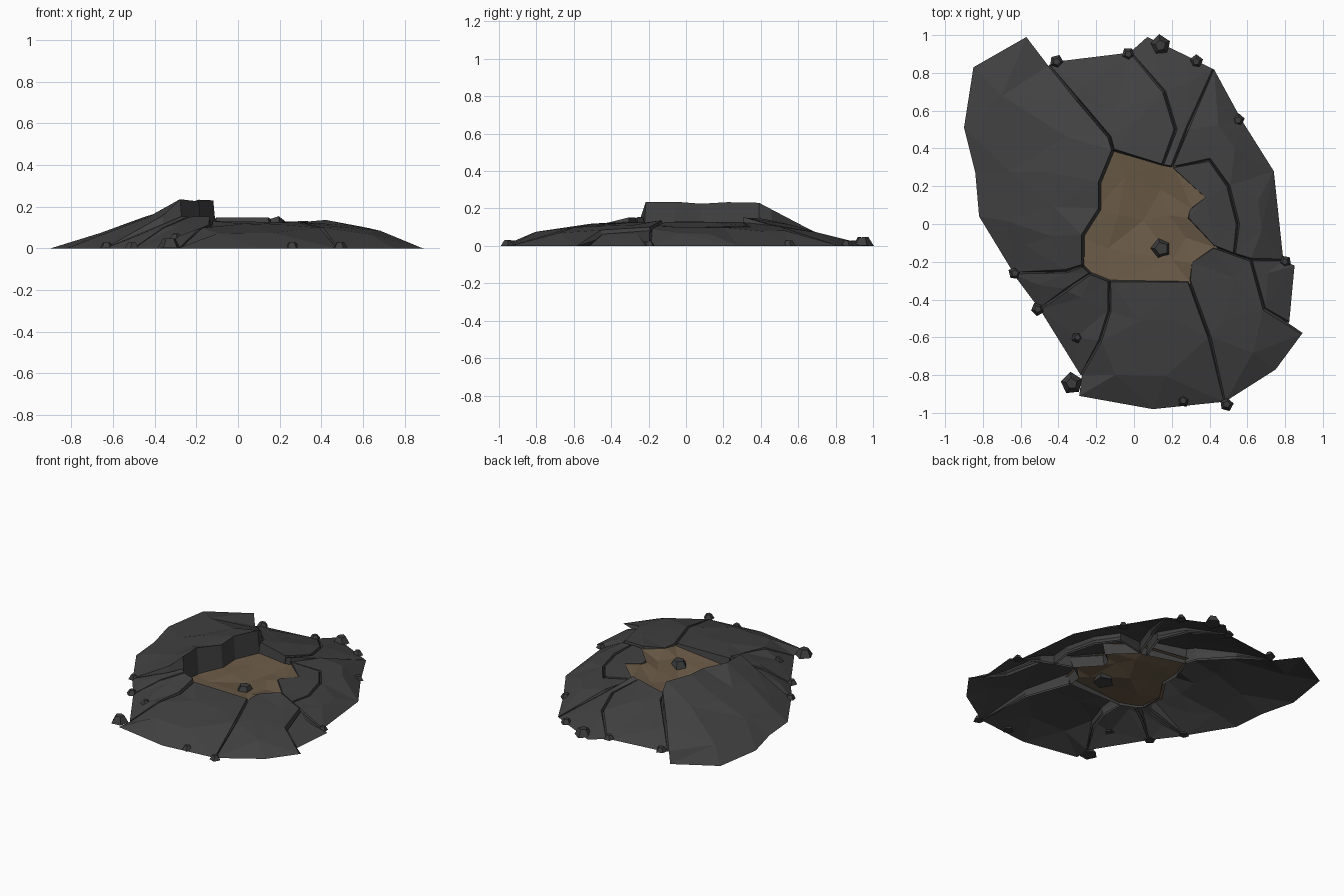
import bpy, bmesh, math, random
from mathutils import Vector
from mathutils.geometry import delaunay_2d_cdt, intersect_point_line

if "Cube" in bpy.data.objects:
    bpy.data.objects.remove(bpy.data.objects["Cube"])

random.seed(4)
CENTRE = Vector((.05, 0))


def material(name, rgb):
    m = bpy.data.materials.new(name)
    m.diffuse_color = (*rgb, 1)
    m.use_nodes = True
    m.node_tree.nodes["Principled BSDF"].inputs["Base Color"].default_value = m.diffuse_color
    return m


STONE = material("dark stone", (.053, .053, .053))
RUBBLE = material("rubble stone", (.045, .045, .046))
EARTH = material("brown earth", (.145, .103, .063))

# Ground outline and crater rim, both counter-clockwise from the east
O = [Vector(p) for p in (
    (.79, -.19), (.74, .28), (.57, .55), (.42, .82), (.28, .89), (.07, .99),
    (-.02, .91), (-.41, .86), (-.45, .84), (-.57, .99), (-.85, .83), (-.9, .51),
    (-.84, .27), (-.82, .04), (-.64, -.26), (-.5, -.45), (-.28, -.8), (-.29, -.91),
    (.1, -.98), (.48, -.94), (.75, -.77), (.89, -.58), (.82, -.52), (.85, -.22))]
I = [Vector(p) for p in (
    (.42, -.12), (.28, .03), (.29, .08), (.37, .14), (.2, .3), (.15, .31), (-.11, .39),
    (-.18, .22), (-.18, .08), (-.27, -.06), (-.27, -.22), (-.13, -.3), (.29, -.3), (.3, -.2))]


def reach(outline, d):
    """Distance from the centre to an outline along direction d."""
    best = 0
    for a, b in zip(outline, outline[1:] + outline[:1]):
        a, e = a - CENTRE, b - a
        den = d.x * e.y - d.y * e.x
        if abs(den) < 1e-9:
            continue
        r = (a.x * e.y - a.y * e.x) / den
        u = (a.x * d.y - a.y * d.x) / den
        if r > 0 and -1e-4 <= u <= 1.0001:
            best = max(best, r)
    return best


def height(p, rim, power):
    d = p - CENTRE
    r = d.length
    d = d.normalized()
    ri, ro = reach(I, d), reach(O, d)
    t = min(1, max(0, (r - ri) / (ro - ri)))
    return rim * (1 - t) ** power if t < .985 else 0


def finish(name, bm, mat):
    bmesh.ops.recalc_face_normals(bm, faces=bm.faces)
    me = bpy.data.meshes.new(name)
    bm.to_mesh(me)
    bm.free()
    me.materials.append(mat)
    ob = bpy.data.objects.new(name, me)
    bpy.context.collection.objects.link(ob)
    return ob


def sheet(outline, extra, zfunc):
    """Triangulated sheet inside an outline, with extra inner points."""
    vs, _, fs, *_ = delaunay_2d_cdt(outline + extra, [], [list(range(len(outline)))], 1, 1e-5)
    bm = bmesh.new()
    made = {}
    for f in fs:
        for i in f:
            if i not in made:
                made[i] = bm.verts.new((*vs[i], zfunc(vs[i])))
        bm.faces.new([made[i] for i in f])
    return bm


def slab(name, outline, rim, power, gap=.009):
    outline = [Vector(p) for p in outline]
    extra = []
    for k in range(18):
        for t in (.38, .74):
            a = math.radians(20 * k + random.uniform(-5, 5) + t * 20)
            d = Vector((math.cos(a), math.sin(a)))
            ri, ro = reach(I, d), reach(O, d)
            p = CENTRE + d * (ri + (ro - ri) * (t + random.uniform(-.06, .06)))
            far = True
            for a1, b1 in zip(outline, outline[1:] + outline[:1]):
                q, u = intersect_point_line(p, a1, b1)
                q = a1.lerp(b1, min(1, max(0, u)))
                far = far and (p - q).length > .06
            if far:
                extra.append(p)
    bm = sheet(outline, extra, lambda p: height(p, rim, power))
    for v in bm.verts:
        if not v.is_boundary:
            v.co.z += random.uniform(-.005, .005)
        elif v.co.z > .1:
            v.co.z -= random.uniform(0, .014)
    # Sloping broken walls along every raised edge
    edges = [e for e in bm.edges if e.is_boundary and max(v.co.z for v in e.verts) > .008]
    out = {}
    for e in edges:
        a, b = e.verts
        n = (b.co - a.co).cross(Vector((0, 0, 1)))
        n.z = 0
        n.normalize()
        if n.dot(e.link_faces[0].calc_center_median() - a.co) > 0:
            n = -n
        for v in e.verts:
            out[v] = out.get(v, Vector()) + n
    low = {}
    for v, n in out.items():
        n = n.normalized() * gap * (1 if v.co.z > .005 else .5)
        low[v] = bm.verts.new((v.co.x + n.x, v.co.y + n.y, min(v.co.z * .5, .05)))
        v.co -= n
    for e in edges:
        a, b = e.verts
        bm.faces.new((a, b, low[b], low[a]))
    return finish(name, bm, STONE)


# Cracks running from the rim to the ground outline
east = [I[0], (.53, -.16), (.62, -.19), O[0]]
north_east = [I[4], (.28, .5), O[3]]
north = [I[5], (.22, .5), (.16, .7), O[6]]
north_west = [I[6], (-.13, .46), (-.3, .66), O[8]]
west = [I[10], (-.36, -.25), O[14]]
south_west = [(-.23, -.26), (-.36, -.35), O[15]]
south = [I[11], (-.13, -.46), (-.18, -.62), O[16]]
south_east = [I[12], (.4, -.6), O[19]]
ledge = [(.53, -.16), (.55, 0), (.5, .2), (.4, .34)]


def sector(name, right, left, outer, inner, rim, power):
    slab(name, right + outer + left[::-1] + inner[::-1], rim, power)


sector("north_east_wedge", north_east, north, O[4:6], [], .155, .8)
sector("north_slab", north, north_west, O[7:8], [], .16, .8)
sector("west_slab", north_west, west, O[9:14], I[7:10], .238, 1)
sector("west_splinter", west, south_west, [], [], .165, .8)
sector("south_west_slab", south_west, south, [], [], .16, .7)
sector("south_slab", south, south_east, O[17:19], [], .137, .45)
slab("south_east_slab", south_east + O[20:22] + [(.69, -.45), (.62, -.19), I[0], I[13]], .137, .45)
slab("east_chip", [(.62, -.19), (.69, -.45), O[22], O[23], O[0]], .12, .6)
slab("east_ledge", [I[0]] + ledge + I[4:0:-1], .135, .45)
slab("east_slab", east[1:] + O[1:3] + north_east[::-1] + ledge[:0:-1], .137, .45)

# Crater floor: a shallow faceted earth dish tucked under the rim
floor_edge = [CENTRE + (p - CENTRE) * 1.06 for p in I]
floor_in = [CENTRE + (p - CENTRE) * random.uniform(.5, .65) for p in I[::2]] + [Vector((.05, .02))]


def floor_z(p):
    d = p - CENTRE
    t = d.length / reach(floor_edge, d.normalized()) if d.length > .02 else 0
    return .045 + .045 * t + .09 * p.x + random.uniform(-.01, .01)


finish("crater_floor", sheet(floor_edge, floor_in, floor_z), EARTH)


# Loose pentagonal rubble
def rock(n, x, y, r, z=0, tall=.8):
    bm = bmesh.new()
    bmesh.ops.create_cone(bm, cap_ends=True, segments=5, radius1=r, radius2=r * .5, depth=r * tall)
    turn = random.uniform(0, 6)
    for v in bm.verts:
        v.co *= random.uniform(.93, 1.07)
    ob = finish(f"rubble_{n}", bm, RUBBLE)
    ob.location = (x, y, z + r * tall / 2)
    ob.rotation_euler.z = turn


for n, (x, y, r) in enumerate((
        (-.41, .86, .037), (-.03, .9, .035), (.14, .945, .058), (.33, .86, .037),
        (.55, .55, .037), (.8, -.2, .033), (.49, -.955, .037), (.26, -.935, .036),
        (-.33, -.845, .06), (-.51, -.45, .036), (-.63, -.26, .036))):
    rock(n, x, y, r)
rock("on_slab", -.3, -.6, .032, .045)
rock("in_crater", .145, -.13, .07, .045, 1)
